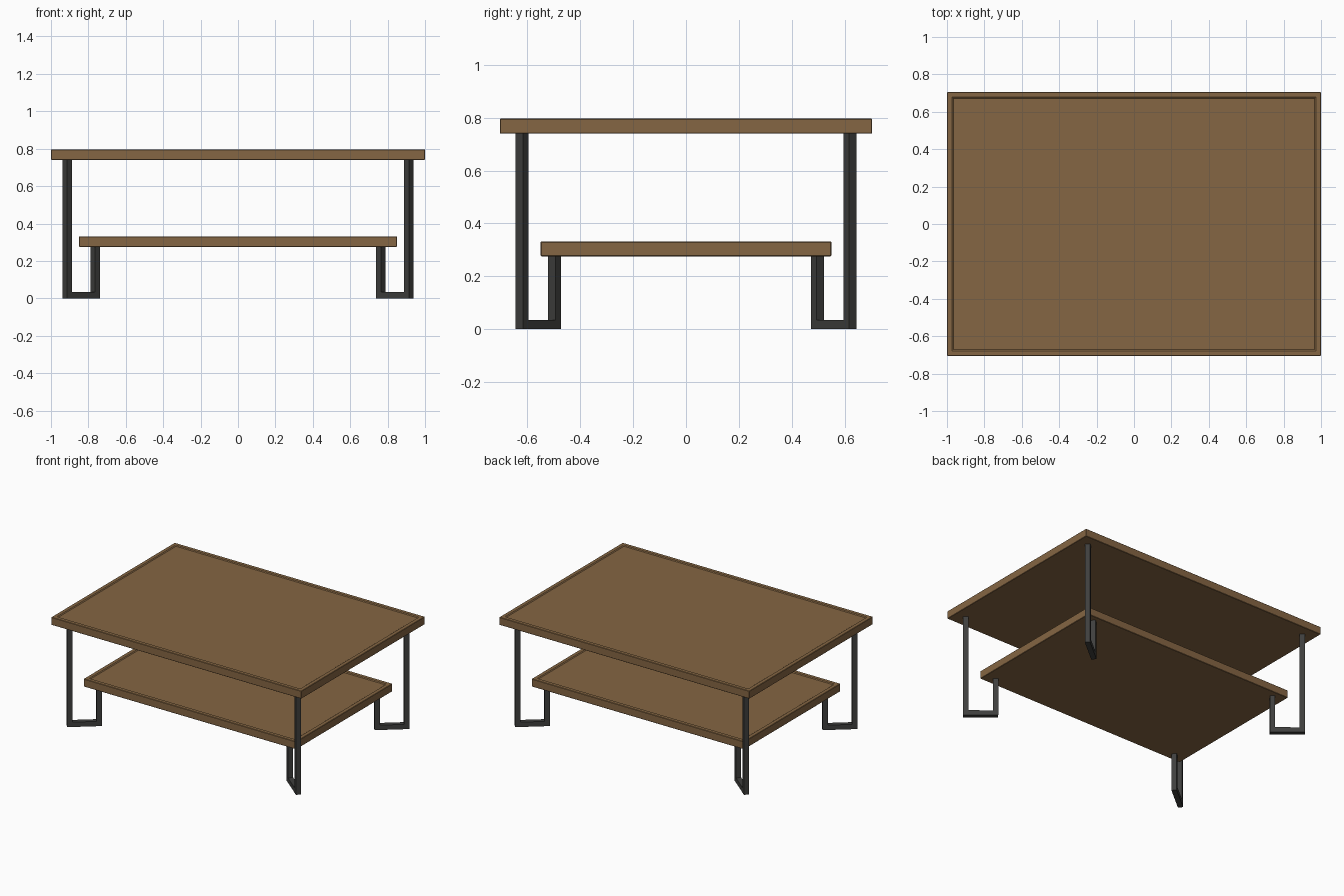
import bpy
import bmesh
from mathutils import Vector

cube = bpy.data.objects.get("Cube")
if cube:
    bpy.data.objects.remove(cube)


def make_material(name, color):
    mat = bpy.data.materials.new(name)
    mat.use_nodes = True
    mat.diffuse_color = color
    bsdf = mat.node_tree.nodes["Principled BSDF"]
    bsdf.inputs["Base Color"].default_value = color
    bsdf.inputs["Roughness"].default_value = 0.7
    return mat


wood = make_material("brown wood", (0.235, 0.133, 0.056, 1))
metal = make_material("dark metal", (0.05, 0.05, 0.047, 1))


def finish(bm, name, mat):
    bmesh.ops.recalc_face_normals(bm, faces=bm.faces)
    mesh = bpy.data.meshes.new(name)
    bm.to_mesh(mesh)
    bm.free()
    mesh.materials.append(mat)
    obj = bpy.data.objects.new(name, mesh)
    bpy.context.collection.objects.link(obj)
    return obj


def board(name, half_x, half_y, bottom, top, rim=0.042, recess=0.005):
    """Wooden slab with a shallow recessed panel inside a raised rim."""
    bm = bmesh.new()
    bmesh.ops.create_cube(bm, size=2)
    for v in bm.verts:
        v.co = (v.co.x * half_x, v.co.y * half_y, top if v.co.z > 0 else bottom)
    bm.normal_update()
    upper = [f for f in bm.faces if f.normal.z > 0.9]
    bmesh.ops.inset_region(bm, faces=upper, thickness=rim)
    bmesh.ops.inset_region(bm, faces=upper, thickness=0.002, depth=-recess)
    obj = finish(bm, name, wood)
    bevel = obj.modifiers.new("softened edges", 'BEVEL')
    bevel.width = 0.003
    bevel.segments = 1
    bevel.limit_method = 'ANGLE'
    return obj


def leg(name, side, end, bar=0.035, high=0.74, low=0.275):
    """Square-bar J leg, set diagonally from the table corner to the shelf corner."""
    outer = Vector((side * 0.913, end * 0.62, 0))
    inner = Vector((side * 0.763, end * 0.497, 0))
    along = (inner - outer).normalized()
    across = Vector((-along.y, along.x, 0))
    length = (inner - outer).length + bar
    profile = [(0, 0), (length, 0), (length, low), (length - bar, low),
               (length - bar, bar), (bar, bar), (bar, high), (0, high)]
    bm = bmesh.new()
    start = outer - (along + across) * bar / 2
    verts = [bm.verts.new(start + along * u + Vector((0, 0, z))) for u, z in profile]
    face = bm.faces.new(verts)
    result = bmesh.ops.extrude_face_region(bm, geom=[face])
    moved = [g for g in result["geom"] if isinstance(g, bmesh.types.BMVert)]
    bmesh.ops.translate(bm, verts=moved, vec=across * bar)
    return finish(bm, name, metal)


# Boards
board("table_top", 1.0, 0.705, 0.74, 0.796)
board("lower_shelf", 0.85, 0.55, 0.275, 0.331)

# Four corner legs
for end, end_name in ((-1, "front"), (1, "back")):
    for side, side_name in ((1, "left"), (-1, "right")):
        leg(f"{end_name}_{side_name}_leg", side, end)
